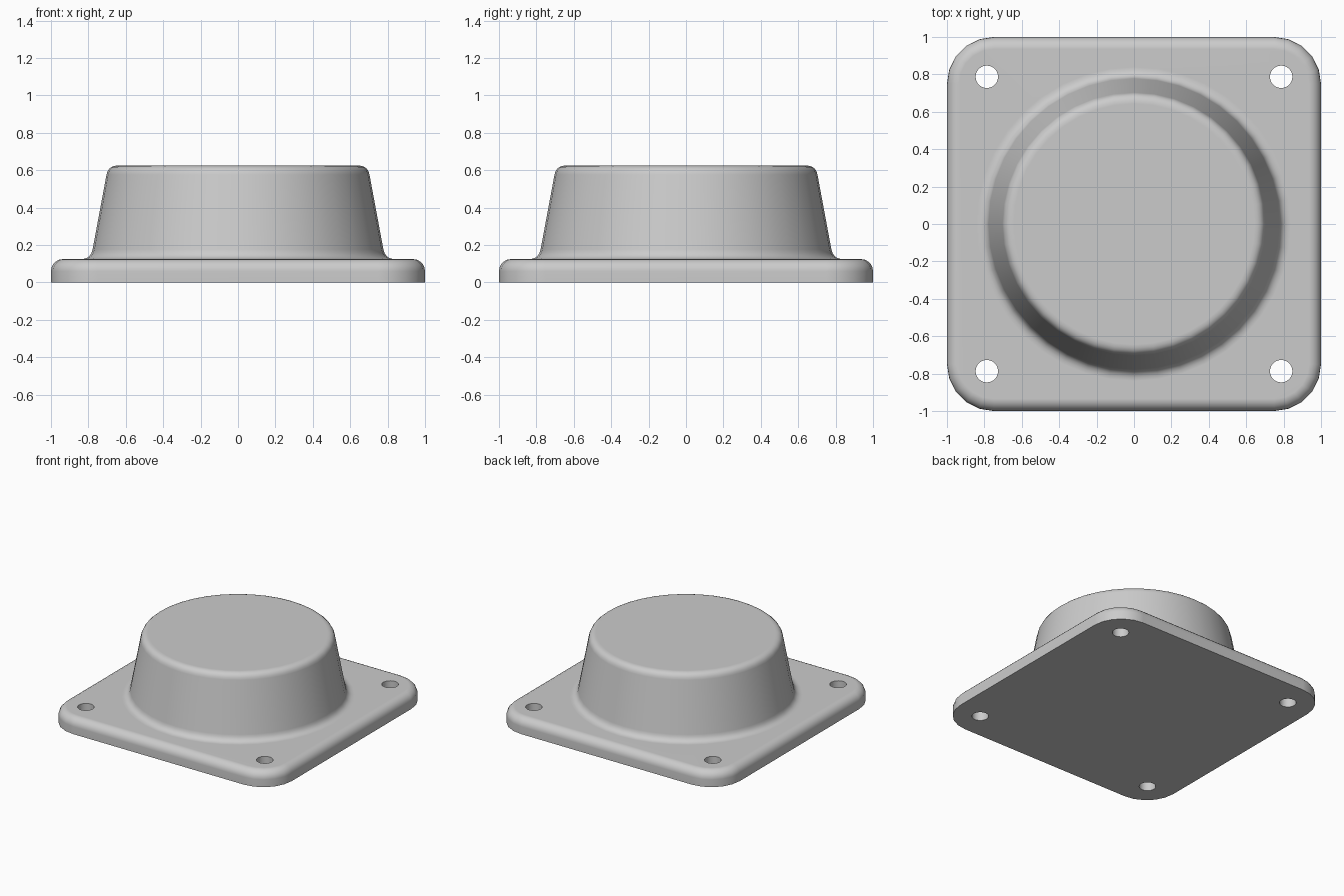
import bpy, bmesh
from math import sin, cos, pi, radians
from mathutils import Vector

cube = bpy.data.objects.get("Cube")
if cube:
    bpy.data.objects.remove(cube)

grey = bpy.data.materials.new("plain grey")
grey.use_nodes = True
colour = (0.6, 0.6, 0.6, 1)
grey.diffuse_color = colour
grey.node_tree.nodes["Principled BSDF"].inputs["Base Color"].default_value = colour

THICK, HEIGHT = 0.125, 0.625


def stack(name, rings):
    """Closed solid skinned through rings of equal point count, bottom to top."""
    bm = bmesh.new()
    loops = [[bm.verts.new(p) for p in ring] for ring in rings]
    n = len(loops[0])
    bm.faces.new(loops[0][::-1])
    bm.faces.new(loops[-1])
    for low, high in zip(loops, loops[1:]):
        for i in range(n):
            j = (i + 1) % n
            bm.faces.new((low[i], low[j], high[j], high[i]))
    mesh = bpy.data.meshes.new(name)
    bm.to_mesh(mesh)
    bm.free()
    mesh.materials.append(grey)
    obj = bpy.data.objects.new(name, mesh)
    bpy.context.collection.objects.link(obj)
    return obj


def circle(r, z, n, x=0, y=0):
    return [(x + r * cos(2 * pi * i / n), y + r * sin(2 * pi * i / n), z) for i in range(n)]


def rounded_square(half, r, z, steps=5):
    pts = []
    for k in range(4):
        for s in range(steps + 1):
            a = pi / 2 * (k + s / steps)
            cx = (half - r) * (1 if k in (0, 3) else -1)
            cy = (half - r) * (1 if k < 2 else -1)
            pts.append((cx + r * cos(a), cy + r * sin(a), z))
    return pts


def fillet(before, corner, after, size, steps=5):
    """Points rounding a profile corner."""
    c = Vector(corner)
    a = c + (Vector(before) - c).normalized() * size
    b = c + (Vector(after) - c).normalized() * size
    return [a * (1 - t) ** 2 + c * 2 * t * (1 - t) + b * t ** 2
            for t in (i / steps for i in range(steps + 1))]


def combine(target, tool, operation):
    mod = target.modifiers.new(operation.lower(), "BOOLEAN")
    mod.operation, mod.solver, mod.object = operation, "EXACT", tool
    bpy.context.view_layer.objects.active = target
    bpy.ops.object.modifier_apply(modifier=mod.name)
    bpy.data.objects.remove(tool)


# Base plate with rounded corners and a rounded top rim
rim = 0.065
rings = [rounded_square(1, 0.25, 0)]
for i in range(6):
    a = pi / 2 * i / 5
    inset = rim * (1 - cos(a))
    rings.append(rounded_square(1 - inset, 0.25 - inset, THICK - rim + rim * sin(a)))
housing = stack("flanged_housing", rings)

# Tapered round cap with a flared foot and a rounded top edge
foot, top = (0.787, THICK), (0.694, HEIGHT)
profile = [Vector((0.84, THICK - 0.04))]
profile += fillet((1, THICK), foot, top, 0.053)
profile += fillet(foot, top, (0, HEIGHT), 0.05)
cap = stack("round_cap", [circle(p.x, p.y, 40) for p in profile])
combine(housing, cap, "UNION")

# Four bolt holes
for x in (-0.787, 0.787):
    for y in (-0.787, 0.787):
        drill = stack("bolt_hole_cutter", [circle(0.06, z, 24, x, y) for z in (-0.1, 0.3)])
        drill.hide_render = True
        combine(housing, drill, "DIFFERENCE")

# Smooth shading with flat faces kept flat
bpy.ops.object.select_all(action="DESELECT")
housing.select_set(True)
bpy.context.view_layer.objects.active = housing
bpy.ops.object.shade_smooth_by_angle(angle=radians(35))
weighted = housing.modifiers.new("weighted normals", "WEIGHTED_NORMAL")
weighted.keep_sharp = True
